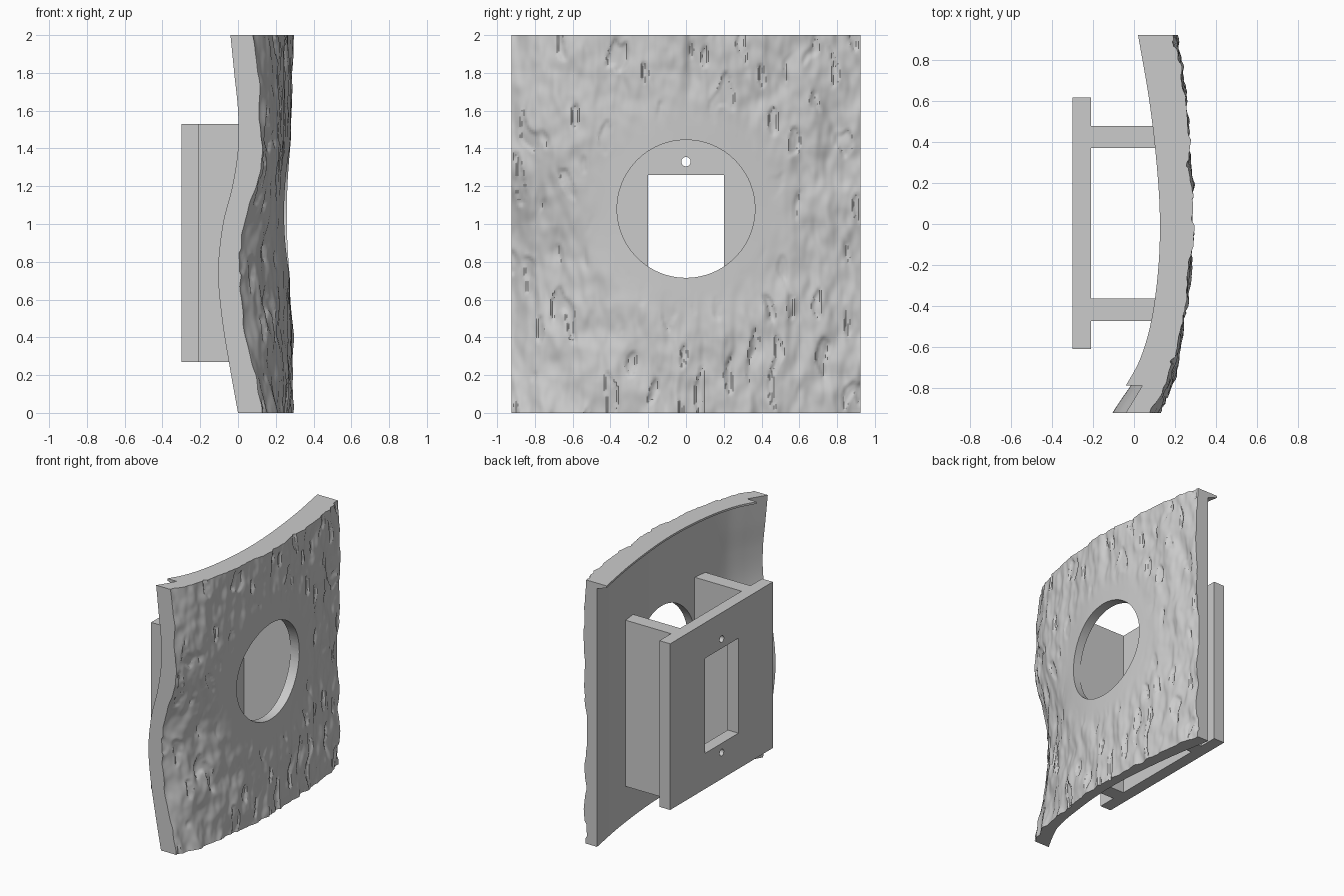
import bpy, bmesh, math
from mathutils import Vector, noise

cube = bpy.data.objects.get("Cube")
if cube:
    bpy.data.objects.remove(cube, do_unlink=True)

grey = bpy.data.materials.new("plain grey")
grey.use_nodes = True
grey.diffuse_color = (0.6, 0.6, 0.6, 1)
grey.node_tree.nodes["Principled BSDF"].inputs["Base Color"].default_value = (0.6, 0.6, 0.6, 1)

HALF, TOP = 0.923, 2.0
HOLE_Z, HOLE_R = 1.08, 0.365
NY, NZ = 170, 170

# Plan profiles (y, x) at the top edge, and the wave of the end edge (z, x)
OUTER = [(-.923, .08), (-.79, .15), (-.6, .212), (-.4, .25), (-.15, .28),
         (.15, .282), (.4, .267), (.65, .243), (.923, .203)]
INNER = [(-.923, -.04), (-.79, .04), (-.66, .11), (-.47, .165), (-.2, .2),
         (.05, .206), (.3, .19), (.6, .155), (.923, .10)]
WAVE = [(0, .04), (.25, -.005), (.5, -.045), (.75, -.065), (1, -.04),
        (1.2, .01), (1.4, .04), (1.6, .04), (1.8, .02), (2, 0)]


def curve(points, t):
    """Smooth curve through points, read at t."""
    i = 0
    while i < len(points) - 2 and t > points[i + 1][0]:
        i += 1

    def slope(k):
        a, b = points[max(k - 1, 0)], points[min(k + 1, len(points) - 1)]
        return (b[1] - a[1]) / (b[0] - a[0])
    (t0, v0), (t1, v1) = points[i], points[i + 1]
    h = t1 - t0
    s = (t - t0) / h
    return ((1 + 2 * s) * (1 - s) ** 2 * v0 + s * (1 - s) ** 2 * h * slope(i)
            + s * s * (3 - 2 * s) * v1 + s * s * (s - 1) * h * slope(i + 1))


def smoothstep(a, b, t):
    t = min(max((t - a) / (b - a), 0), 1)
    return t * t * (3 - 2 * t)


def end_weight(y):
    """One at the wavy end of the panel, zero past the right web."""
    return 1 - smoothstep(-HALF, -0.36, y)


def inner(y, z):
    return curve(INNER, y) + end_weight(y) * curve(WAVE, z)


def rough(y, z):
    """Bark-like relief with short upright cracks, fading round the opening."""
    fade = smoothstep(0.42, 0.72, math.hypot(y, z - HOLE_Z))
    warp = 0.05 * noise.noise(Vector((y * 4, z * 4, 3)))
    relief = 0.02 * noise.noise(Vector(((y + warp) * 7, z * 3.2, 1)))
    relief += 0.015 * noise.noise(Vector(((y + warp) * 14, z * 6, 5)))
    relief += 0.006 * noise.noise(Vector((y * 28, z * 13, 7)))
    crack = noise.noise(Vector(((y + warp) * 16, z * 4.5, 9)))
    relief -= 0.012 * smoothstep(0.3, 0.42, crack)
    return relief * fade


def outer(y, z):
    swell = 0.006 * (math.cos(3.7 * (z - 0.1)) - 1) * (1 - end_weight(y))
    return curve(OUTER, y) + end_weight(y) * curve(WAVE, z) + swell + rough(y, z)


def finish(bm, name):
    bmesh.ops.recalc_face_normals(bm, faces=bm.faces)
    mesh = bpy.data.meshes.new(name)
    bm.to_mesh(mesh)
    bm.free()
    mesh.materials.append(grey)
    obj = bpy.data.objects.new(name, mesh)
    bpy.context.collection.objects.link(obj)
    return obj


def box(name, low, high):
    bm = bmesh.new()
    bmesh.ops.create_cube(bm, size=1)
    for v in bm.verts:
        v.co = Vector([high[i] if v.co[i] > 0 else low[i] for i in range(3)])
    return finish(bm, name)


def rod(name, radius, z, sides):
    """Cylinder lying along x."""
    bm = bmesh.new()
    bmesh.ops.create_cone(bm, cap_ends=True, segments=sides, radius1=radius,
                          radius2=radius, depth=2)
    for v in bm.verts:
        v.co = Vector((v.co.z, v.co.x, v.co.y + z))
    return finish(bm, name)


def cut(obj, cutter):
    cutter.hide_render = True
    mod = obj.modifiers.new("cut", 'BOOLEAN')
    mod.operation, mod.solver, mod.object = 'DIFFERENCE', 'EXACT', cutter
    bpy.context.view_layer.objects.active = obj
    bpy.ops.object.modifier_apply(modifier=mod.name)
    bpy.data.objects.remove(cutter, do_unlink=True)


def smooth(obj):
    bpy.ops.object.select_all(action='DESELECT')
    obj.select_set(True)
    bpy.context.view_layer.objects.active = obj
    bpy.ops.object.shade_smooth_by_angle(angle=math.radians(35))


# Curved panel: two matching grids joined round the rim
bm = bmesh.new()
grids = []
for face in (inner, outer):
    rows = []
    for i in range(NY + 1):
        y = -HALF + 2 * HALF * i / NY
        rows.append([bm.verts.new((face(y, TOP * j / NZ), y, TOP * j / NZ))
                     for j in range(NZ + 1)])
    for a, b in zip(rows, rows[1:]):
        for j in range(NZ):
            bm.faces.new((a[j], b[j], b[j + 1], a[j + 1]))
    grids.append(rows)
back, front = grids
rims = [([g[0] for g in back], [g[0] for g in front]),
        ([g[-1] for g in back], [g[-1] for g in front]),
        (back[0], front[0]), (back[-1], front[-1])]
for a, b in rims:
    for k in range(len(a) - 1):
        bm.faces.new((a[k], a[k + 1], b[k + 1], b[k]))
panel = finish(bm, "textured_panel")
cut(panel, rod("opening_cutter", HOLE_R, HOLE_Z, 96))
smooth(panel)

# Thin ledge along the top of the inner face
bm = bmesh.new()
rings = []
for i in range(49):
    y = -0.79 + (HALF + 0.79) * i / 48
    x = curve(INNER, y)
    rings.append([bm.verts.new((px, y, pz)) for px, pz in
                  ((x - 0.08, TOP), (x + 0.02, TOP), (x + 0.02, TOP - 0.05), (x - 0.08, TOP - 0.015))])
for a, b in zip(rings, rings[1:]):
    for k in range(4):
        bm.faces.new((a[k], a[k - 1], b[k - 1], b[k]))
bm.faces.new(rings[0])
bm.faces.new(rings[-1])
smooth(finish(bm, "top_ledge"))

# Mounting plate with window and two screw holes
plate = box("mounting_plate", (-0.3, -0.612, 0.27), (-0.21, 0.618, 1.53))
cut(plate, box("window_cutter", (-1, -0.2, 0.54), (1, 0.2, 1.26)))
for z in (0.47, 1.33):
    cut(plate, rod("screw_cutter", 0.025, z, 32))
smooth(plate)

# Two webs joining plate and panel
for name, y in (("right_web", -0.473), ("left_web", 0.371)):
    box(name, (-0.21, y, 0.27), (0.19, y + 0.108, 1.53))
